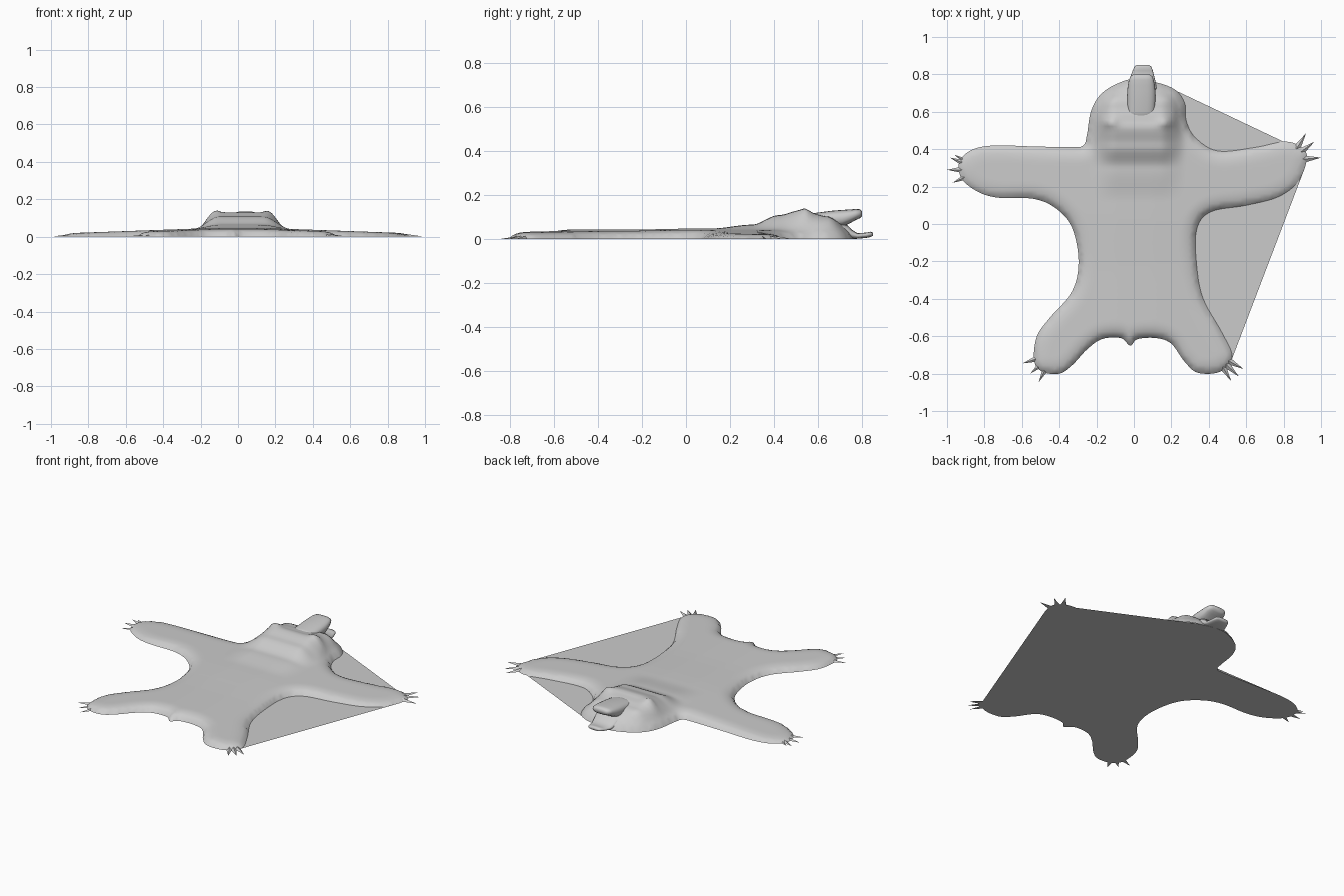
import bpy, bmesh, math
from mathutils import Vector
from mathutils.geometry import delaunay_2d_cdt, intersect_point_line

if "Cube" in bpy.data.objects:
    bpy.data.objects.remove(bpy.data.objects["Cube"])

# Hide outline seen from above, counter-clockwise from the nose
OUTLINE = [(.02, .775), (-.09, .75), (-.18, .69), (-.23, .6), (-.25, .48), (-.27, .42), (-.34, .411),
           (-.55, .415), (-.75, .42), (-.87, .395), (-.935, .33), (-.92, .24), (-.83, .17), (-.72, .14),
           (-.54, .135), (-.42, .085), (-.33, -.02), (-.295, -.2), (-.33, -.36), (-.45, -.5), (-.52, -.6),
           (-.535, -.73), (-.49, -.79), (-.4, -.8), (-.33, -.755), (-.25, -.67), (-.17, -.615), (-.07, -.61),
           (-.02, -.65), (.02, -.615), (.12, -.61), (.2, -.64), (.27, -.735), (.34, -.795), (.46, -.79),
           (.525, -.71), (.47, -.58), (.37, -.4), (.335, -.22), (.335, -.03), (.41, .065), (.6, .1),
           (.77, .145), (.88, .23), (.925, .36), (.88, .42), (.8, .44), (.65, .41), (.45, .39),
           (.33, .46), (.28, .55), (.27, .65), (.2, .73)]


def spline(pts, steps=6):
    out, n = [], len(pts)
    for i in range(n):
        p0, p1, p2, p3 = (Vector(pts[(i + k) % n]) for k in (-1, 0, 1, 2))
        for s in range(steps):
            t = s / steps
            out.append(.5 * (2 * p1 + (p2 - p0) * t + (2 * p0 - 5 * p1 + 4 * p2 - p3) * t * t
                             + (3 * p1 - p0 - 3 * p2 + p3) * t ** 3))
    return out


def smooth(a, b, v):
    t = max(0, min(1, (v - a) / (b - a)))
    return t * t * (3 - 2 * t)


def table(pairs, v):
    if v <= pairs[0][0]:
        return pairs[0][1]
    for (a, x), (b, y) in zip(pairs, pairs[1:]):
        if v <= b:
            return x + (y - x) * smooth(a, b, v)
    return pairs[-1][1]


def make(name, verts, faces, shade=True):
    me = bpy.data.meshes.new(name)
    me.from_pydata(verts, [], faces)
    me.update()
    ob = bpy.data.objects.new(name, me)
    bpy.context.collection.objects.link(ob)
    if shade:
        for p in me.polygons:
            p.use_smooth = True
    return ob


edge = spline(OUTLINE)
N = len(edge)


def edge_distance(p):
    i = min(range(N), key=lambda k: (edge[k] - p).length_squared)
    best = 9
    for a, b in ((edge[i - 1], edge[i]), (edge[i], edge[(i + 1) % N])):
        q, t = intersect_point_line(p, a, b)
        q = a if t < 0 else b if t > 1 else q
        best = min(best, (p - q.to_2d()).length)
    return best


def inside(p):
    hit = False
    for i in range(N):
        a, b = edge[i - 1], edge[i]
        if (a.y > p.y) != (b.y > p.y) and p.x < (b.x - a.x) * (p.y - a.y) / (b.y - a.y) + a.x:
            hit = not hit
    return hit


HEAD = [(.12, 0), (.3, .017), (.42, .06), (.52, .082), (.56, .072), (.64, .055), (.72, .02), (.78, 0)]


def height(p, d):
    rim = math.sqrt(max(0, 1 - (1 - min(d / .085, 1)) ** 2))
    body = .048 - .036 * max(0, abs(p.x) - .1) - .006 * smooth(.1, -.3, p.y)
    side = 1 - smooth(.12, .26, abs(p.x - .02))
    ears = sum(.022 * math.exp(-((p.x - x) / .04) ** 2 - ((p.y - .545) / .022) ** 2) for x in (-.13, .17))
    return (body + ears) * rim + table(HEAD, p.y) * side * smooth(0, .07, d)


# Pelt with sculpted body, limbs and head
pts = list(edge)
step = .018
for r in range(-47, 47):
    for c in range(-56, 56):
        p = Vector(((c + .5 * (r % 2)) * step, r * step))
        if inside(p) and edge_distance(p) > .009:
            pts.append(p)
res = delaunay_2d_cdt(pts, [(i, (i + 1) % N) for i in range(N)], [], 1, 1e-5)
verts = []
for p in res[0]:
    d = edge_distance(p)
    verts.append((p.x, p.y, height(p, d) if d > 1e-4 else 0))
make("pelt", verts, res[2])


# Flat backing, stretched straight across the right flank and shoulder
def in_gap(p, a, b):
    t = (p - a).dot(b - a) / (b - a).length_squared
    return 0 < t < 1


leg, hand = Vector((.522, -.72)), Vector((.91, .28))
wrist, cheek = Vector((.8, .44)), Vector((.15, .757))
under = [p for p in edge if not (p.x > .15 and in_gap(p, leg, hand))
         and not (p.x > .15 and p.y > 0 and in_gap(p, wrist, cheek))]
make("backing", [(p.x, p.y, 0) for p in under], [list(range(len(under)))[::-1]], False)


# Muzzle and lower jaw: rounded sections along y (y, low z, high z, half width, centre x)
def loft(name, rings, n=20):
    v, f = [], []
    for y, lo, hi, w, cx in rings:
        for k in range(n):
            a = 2 * math.pi * k / n
            c, s = math.cos(a), math.sin(a)
            c = math.copysign(abs(c) ** .75, c)
            s = math.copysign(abs(s) ** .75, s)
            v.append((cx + w * c, y, (lo + hi) / 2 + (hi - lo) / 2 * s))
    for i in range(len(rings) - 1):
        for k in range(n):
            a, b = i * n + k, i * n + (k + 1) % n
            f.append((a, a + n, b + n, b))
    f += [tuple(range(n)), tuple(range(len(v) - n, len(v)))[::-1]]
    return make(name, v, f)


loft("muzzle", [(.54, .05, .112, .07, .035), (.6, .05, .12, .075, .037), (.66, .05, .128, .076, .04),
                (.71, .055, .132, .076, .04), (.74, .068, .134, .072, .04), (.77, .085, .136, .066, .04),
                (.79, .094, .135, .058, .04), (.8, .104, .127, .042, .04)])
loft("lower_jaw", [(.62, 0, .07, .1, .035), (.7, 0, .072, .09, .038), (.735, 0, .062, .08, .04),
                   (.755, 0, .042, .074, .043), (.78, .001, .026, .066, .045), (.82, .005, .029, .054, .047),
                   (.84, .009, .033, .046, .048), (.85, .014, .028, .034, .048)])

# Claws: (paw centre, tips)
PAWS = {"left_front": ((-.82, .29), [(-.96, .37), (-.985, .355), (-1, .29), (-.97, .22)]),
        "right_front": ((.83, .34), [(.92, .485), (.965, .44), (1, .355)]),
        "left_back": ((-.43, -.69), [(-.595, -.745), (-.555, -.8), (-.51, -.845)]),
        "right_back": ((.43, -.69), [(.585, -.775), (.56, -.815), (.52, -.84)])}
for paw, (centre, tips) in PAWS.items():
    for i, tip in enumerate(tips):
        tip = Vector(tip)
        d = (tip - Vector(centre)).normalized()
        base = tip - d * .1
        n = Vector((-d.y, d.x)) * .021
        a, b = base + n, base - n
        make(f"{paw}_claw_{i + 1}", [(*a, 0), (*b, 0), (*tip, 0), (*base, .014)],
             [(0, 2, 1), (0, 3, 2), (1, 2, 3), (0, 1, 3)], False)
